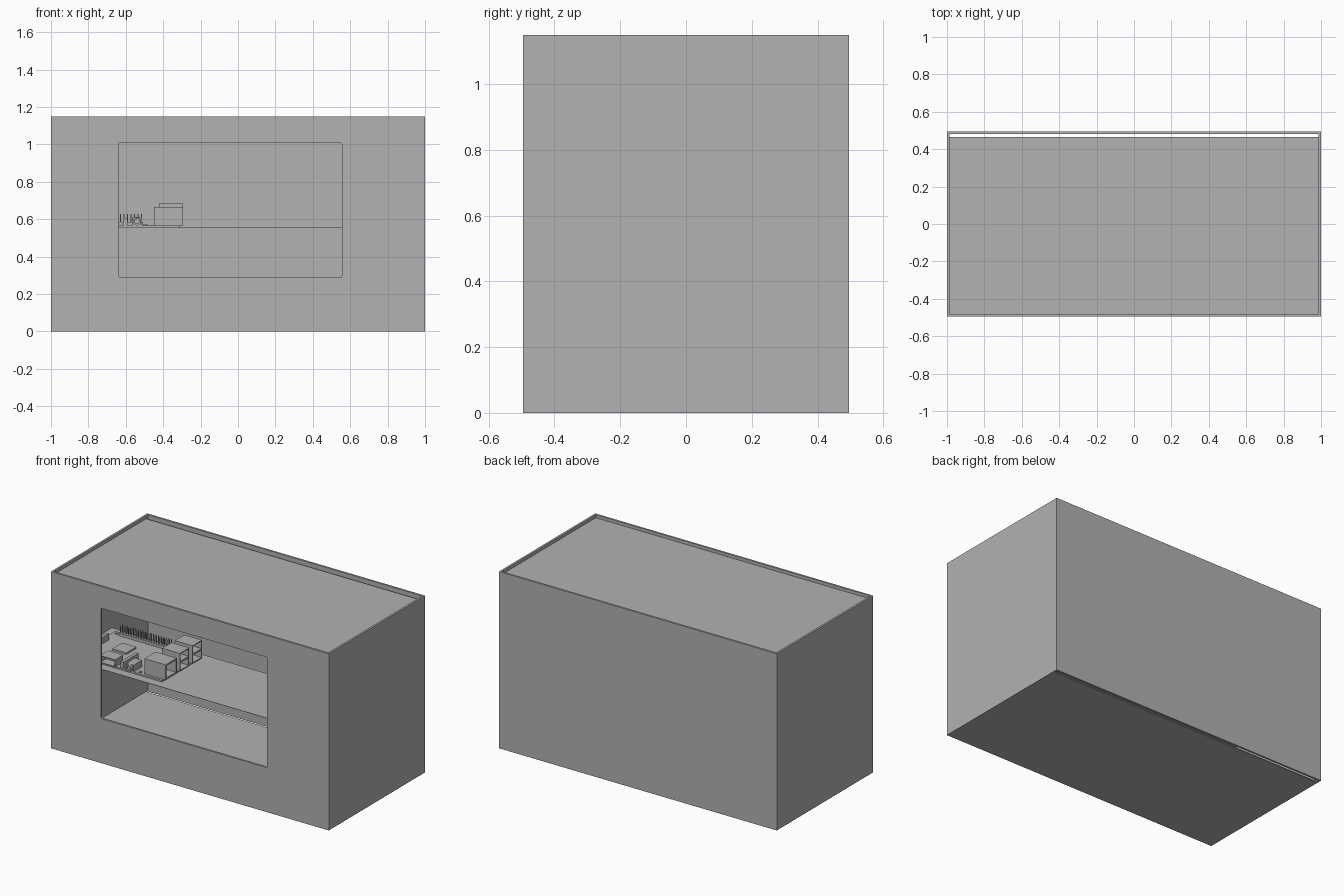
import bpy
import bmesh
from mathutils import Matrix, Vector

cube = bpy.data.objects.get("Cube")
if cube:
    bpy.data.objects.remove(cube, do_unlink=True)

grey = bpy.data.materials.new("plain grey")
grey.use_nodes = True
grey.diffuse_color = (0.445, 0.445, 0.445, 1)
grey.node_tree.nodes["Principled BSDF"].inputs["Base Color"].default_value = grey.diffuse_color


def finish(name, bm):
    mesh = bpy.data.meshes.new(name)
    bm.to_mesh(mesh)
    bm.free()
    mesh.materials.append(grey)
    obj = bpy.data.objects.new(name, mesh)
    bpy.context.scene.collection.objects.link(obj)
    return obj


def add_box(bm, lo, hi):
    lo, hi = Vector(lo), Vector(hi)
    mat = Matrix.Translation((lo + hi) / 2) @ Matrix.Diagonal((*(hi - lo), 1))
    return bmesh.ops.create_cube(bm, size=1, matrix=mat)["verts"]


def box(name, lo, hi):
    bm = bmesh.new()
    add_box(bm, lo, hi)
    return finish(name, bm)


def cut(obj, cutter):
    mod = obj.modifiers.new("cut", 'BOOLEAN')
    mod.object, mod.operation, mod.solver = cutter, 'DIFFERENCE', 'EXACT'
    cutter.hide_render = True
    cutter.hide_set(True)
    bpy.context.view_layer.update()
    graph = bpy.context.evaluated_depsgraph_get()
    mesh = bpy.data.meshes.new_from_object(obj.evaluated_get(graph))
    obj.modifiers.clear()
    obj.data = mesh
    bpy.data.objects.remove(cutter, do_unlink=True)


# Case: four walls with open top and bottom
W, D, H, T = 1.0, 0.495, 1.15, 0.013
case = box("case_walls", (-W, -D, 0), (W, D, H))
cut(case, box("case_cavity", (-W + T, -D + T, -1), (W - T, D - T, 2)))

# Window with slightly rounded corners
bm = bmesh.new()
add_box(bm, (-0.64, -0.6, 0.29), (0.555, -0.4, 1.008))
upright = [e for e in bm.edges if abs(e.verts[0].co.y - e.verts[1].co.y) > 0.1]
bmesh.ops.bevel(bm, geom=upright, offset=0.008, segments=3, affect='EDGES', profile=0.5)
cut(case, finish("window_cutter", bm))

# Floor and lid stop short of the back wall; a thin shelf carries the board
inner = W - T
box("floor_panel", (-inner, -D + T, 0), (inner, 0.465, 0.006))
box("lid_panel", (-inner, -D + T, 1.12), (inner, 0.465, 1.13))
box("shelf", (-inner, -0.395, 0.553), (inner, 0.115, 0.555))

# Circuit board, laid out in millimetres from its front left corner
MM = 0.0073
ORIGIN = Vector((-0.93, -0.34, 0.567))


def pt(x, y, z):
    return ORIGIN + Vector((x, y, z)) * MM


def part(name, x0, x1, y0, y1, z0, z1):
    return box(name, pt(x0, y0, z0), pt(x1, y1, z1))


def socket(name, lo, hi, direction, rows=1, rim=0.8, depth=6):
    """Connector shell with stacked openings on one side."""
    bm = bmesh.new()
    step = (hi[2] - lo[2]) / rows
    for r in range(rows):
        add_box(bm, pt(lo[0], lo[1], lo[2] + r * step), pt(hi[0], hi[1], lo[2] + (r + 1) * step))
    bm.normal_update()
    d = Vector(direction)
    mouths = [f for f in bm.faces if f.normal.dot(d) > 0.9]
    bmesh.ops.inset_individual(bm, faces=mouths, thickness=rim * MM)
    for f in mouths:
        moved = bmesh.ops.extrude_discrete_faces(bm, faces=[f])["faces"][0]
        bmesh.ops.translate(bm, verts=moved.verts, vec=-d * depth * MM)
    return finish(name, bm)


board = part("circuit_board", 0, 85, 0, 56, -1.4, 0)
bm = bmesh.new()
for x in (3.5, 61.5):
    for y in (3.5, 52.5):
        bmesh.ops.create_cone(bm, cap_ends=True, segments=20, radius1=1.4 * MM, radius2=1.4 * MM,
                              depth=0.05, matrix=Matrix.Translation(pt(x, y, 0)))
cut(board, finish("mounting_holes", bm))

# Tall connectors on the right end of the board
socket("network_socket", (66, 2.3, 0), (87, 18.2, 13.5), (1, 0, 0), rim=2, depth=10)
for i, y in enumerate((29, 47)):
    socket(f"double_socket_{i + 1}", (69.5, y - 6.6, 0), (87, y + 6.6, 16), (1, 0, 0),
           rows=2, rim=1.1, depth=10)

# Small connectors on the front edge
socket("power_socket", (6.8, -1, 0), (14.4, 4.6, 2.8), (0, -1, 0), rim=0.5, depth=3)
socket("video_socket", (24.5, -1, 0), (39.5, 10.5, 6.5), (0, -1, 0), rim=0.8, depth=8)
part("audio_body", 50, 57, 0, 12, 0, 6)
bm = bmesh.new()
turn = Matrix.Rotation(1.5708, 4, 'X')
bmesh.ops.create_cone(bm, cap_ends=True, segments=24, radius1=3 * MM, radius2=3 * MM,
                      depth=2.5 * MM, matrix=Matrix.Translation(pt(53.5, -1.2, 3)) @ turn)
audio = finish("audio_barrel", bm)
bm = bmesh.new()
bmesh.ops.create_cone(bm, cap_ends=True, segments=24, radius1=1.8 * MM, radius2=1.8 * MM,
                      depth=2 * MM, matrix=Matrix.Translation(pt(53.5, -2.2, 3)) @ turn)
cut(audio, finish("audio_bore", bm))

# Ribbon connectors and chips
part("camera_connector", 43.5, 46.5, 1, 22, 0, 5.5)
part("display_connector", 2.5, 5.5, 17, 39, 0, 5.5)
part("main_chip", 19, 33, 24, 38, 0, 1.4)
part("network_chip", 52, 61, 28, 37, 0, 1)

# Pin header: base strip and two rows of pins
part("pin_header_base", 7.1, 57.9, 50, 55, 0, 2.5)
bm = bmesh.new()
for col in range(20):
    for row in range(2):
        x, y = 8.4 + col * 2.54, 51.2 + row * 2.54
        add_box(bm, pt(x - 0.32, y - 0.32, 2.4), pt(x + 0.32, y + 0.32, 8.5))
finish("header_pins", bm)
